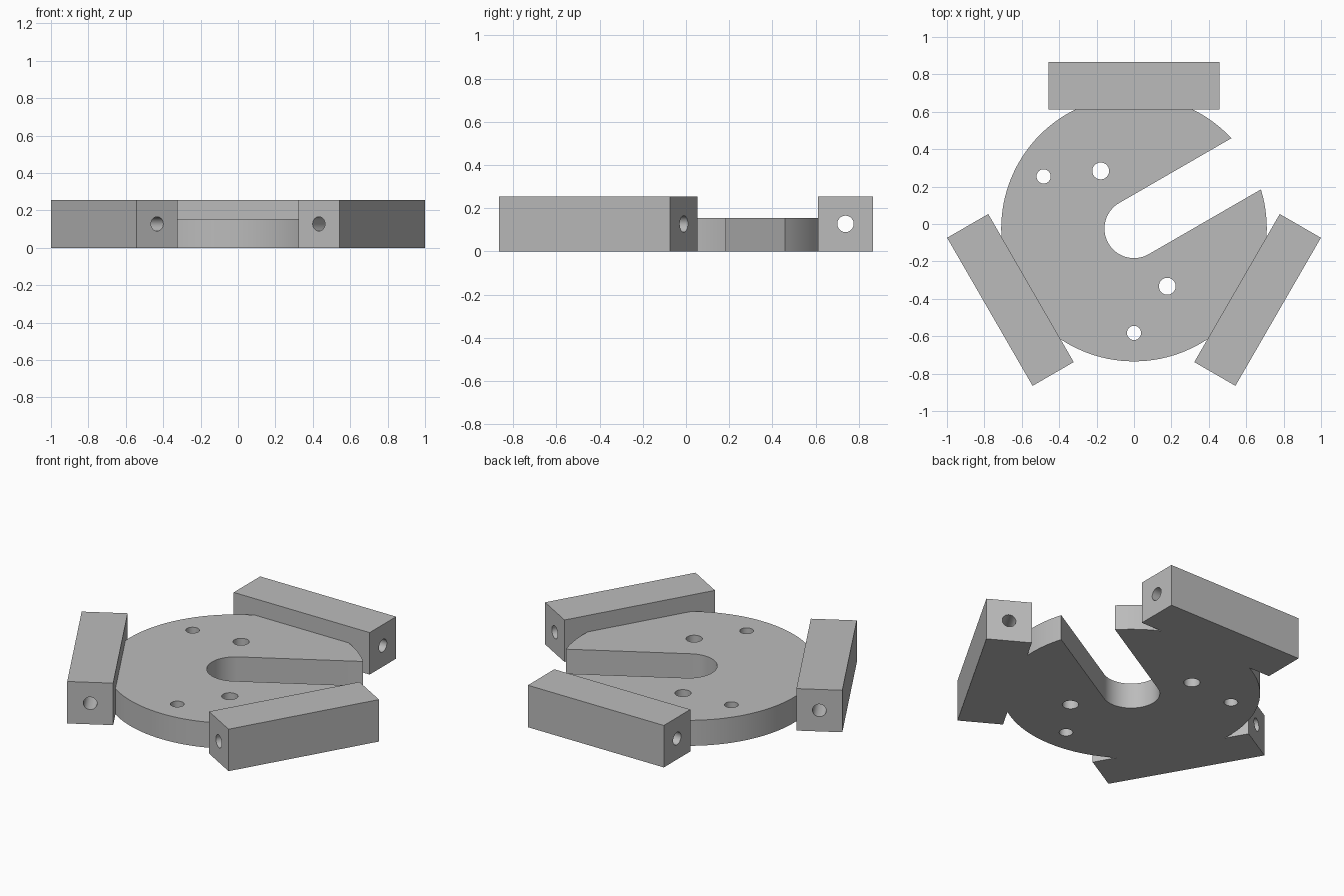
import bpy
from math import radians, cos, sin, pi
from mathutils import Matrix, Vector

if "Cube" in bpy.data.objects:
    bpy.data.objects.remove(bpy.data.objects["Cube"])

HUB = Vector((0, -0.0245, 0))      # centre of the three-fold layout
PLATE_R, PLATE_H = 0.71, 0.155
BAR_IN, BAR_OUT, BAR_HALF, BAR_H = 0.636, 0.89, 0.457, 0.255
SLOT_R, SLOT_ANGLE = 0.158, radians(30)

grey = bpy.data.materials.new("plain grey")
grey.use_nodes = True
colour = (0.5, 0.5, 0.5, 1)
grey.diffuse_color = colour
grey.node_tree.nodes["Principled BSDF"].inputs["Base Color"].default_value = colour


def polar(radius, angle, z=0):
    return HUB + Vector((radius * cos(angle), radius * sin(angle), z))


def prism(name, outline, height, z=0):
    """Extrude a counter-clockwise outline straight up."""
    n = len(outline)
    verts = [(p[0], p[1], z) for p in outline] + [(p[0], p[1], z + height) for p in outline]
    faces = [list(range(n))[::-1], list(range(n, 2 * n))]
    faces += [(i, (i + 1) % n, n + (i + 1) % n, n + i) for i in range(n)]
    mesh = bpy.data.meshes.new(name)
    mesh.from_pydata(verts, [], faces)
    mesh.materials.append(grey)
    obj = bpy.data.objects.new(name, mesh)
    bpy.context.collection.objects.link(obj)
    return obj


def arc(radius, start, end, steps):
    return [(radius * cos(start + (end - start) * i / steps),
             radius * sin(start + (end - start) * i / steps)) for i in range(steps + 1)]


def circle(radius, steps=48):
    return arc(radius, 0, 2 * pi, steps)[:-1]


def combine(target, other, operation):
    mod = target.modifiers.new(operation.lower(), 'BOOLEAN')
    mod.operation, mod.solver, mod.object = operation, 'EXACT', other
    bpy.context.view_layer.objects.active = target
    bpy.ops.object.modifier_apply(modifier=mod.name)
    bpy.data.objects.remove(other)


# Round plate
body = prism("slotted_plate_with_bars", circle(PLATE_R, 128), PLATE_H)
body.data.transform(Matrix.Translation(HUB))

# Open slot with a rounded inner end
slot = prism("slot_cutter", arc(SLOT_R, pi / 2, 3 * pi / 2, 40) + [(1, -SLOT_R), (1, SLOT_R)], 1, -0.5)
slot.data.transform(Matrix.Translation(HUB) @ Matrix.Rotation(SLOT_ANGLE, 4, 'Z'))
combine(body, slot, 'DIFFERENCE')

# Vertical holes through the plate, mirrored across the slot axis
for side in (-1, 1):
    for radius, reach, spread in ((0.038, 0.558, 120), (0.045, 0.356, 90)):
        hole = prism("plate_hole_cutter", circle(radius), 1, -0.5)
        hole.data.transform(Matrix.Translation(polar(reach, SLOT_ANGLE + side * radians(spread))))
        combine(body, hole, 'DIFFERENCE')

# Three bars around the rim, each drilled from end to end
for k in range(3):
    turn = Matrix.Translation(HUB) @ Matrix.Rotation(k * 2 * pi / 3, 4, 'Z')
    bar = prism("bar", [(-BAR_HALF, BAR_IN), (BAR_HALF, BAR_IN),
                        (BAR_HALF, BAR_OUT), (-BAR_HALF, BAR_OUT)], BAR_H)
    bar.data.transform(turn)
    combine(body, bar, 'UNION')
    bore = prism("bore_cutter", circle(0.038), 2, -1)
    centre = Vector((0, (BAR_IN + BAR_OUT) / 2, BAR_H / 2))
    bore.data.transform(turn @ Matrix.Translation(centre) @ Matrix.Rotation(pi / 2, 4, 'Y'))
    combine(body, bore, 'DIFFERENCE')

# Smooth curved walls, crisp edges
bpy.ops.object.select_all(action='DESELECT')
body.select_set(True)
bpy.context.view_layer.objects.active = body
bpy.ops.object.shade_smooth_by_angle(angle=radians(30))
